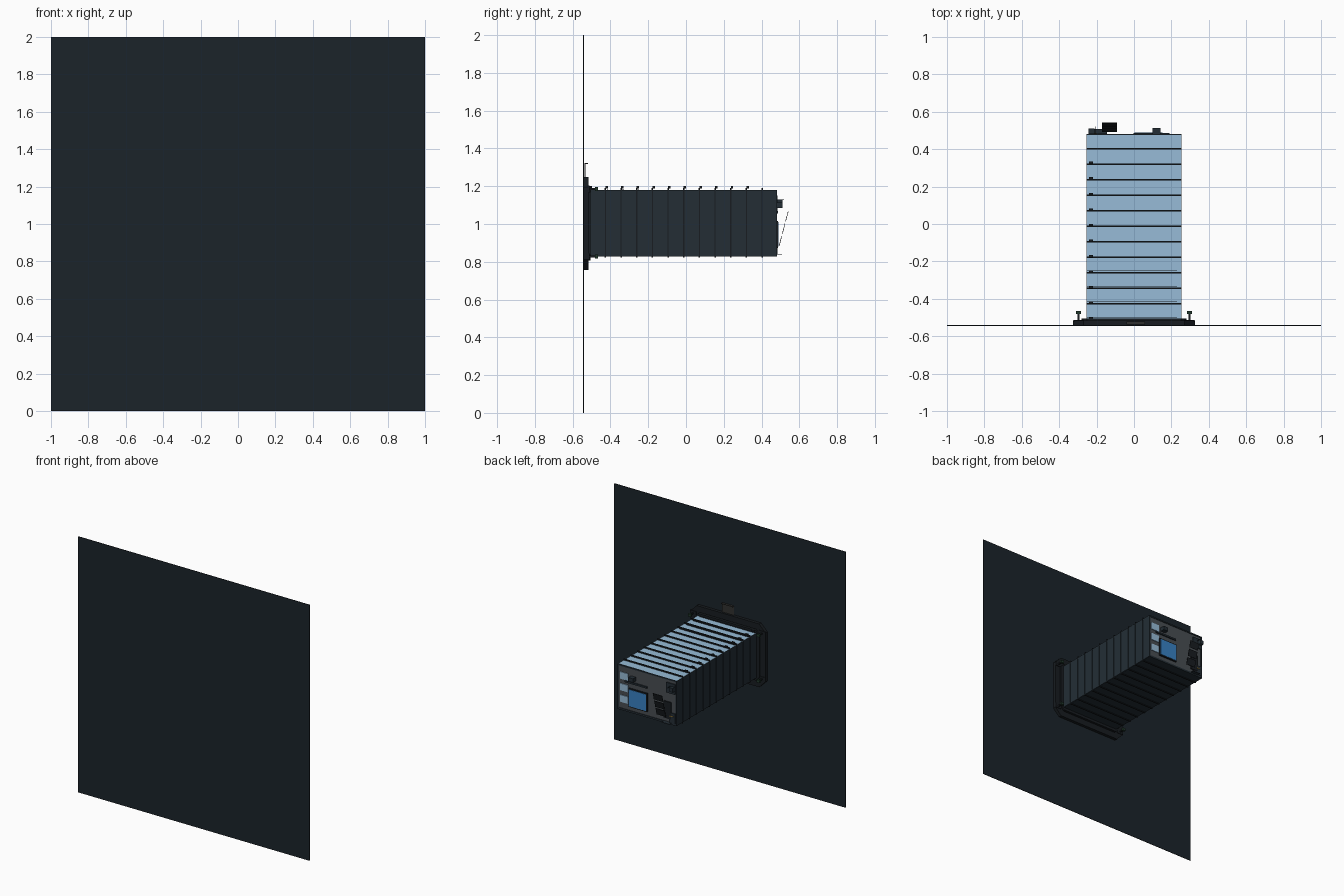
import bpy, bmesh, math
from mathutils import Matrix, Vector

if "Cube" in bpy.data.objects:
    bpy.data.objects.remove(bpy.data.objects["Cube"])


def material(name, rgb):
    m = bpy.data.materials.new(name)
    m.diffuse_color = (*rgb, 1)
    m.use_nodes = True
    m.node_tree.nodes["Principled BSDF"].inputs["Base Color"].default_value = m.diffuse_color
    return m


DARK = material("dark_hull", (0.017, 0.027, 0.036))
BLACK = material("black_trim", (0.009, 0.012, 0.015))
WALL = material("wall_dark", (0.011, 0.017, 0.023))
GREY = material("panel_grey", (0.065, 0.075, 0.085))
PALE = material("pale_blue", (0.31, 0.50, 0.68))
BLUE = material("screen_blue", (0.04, 0.22, 0.55))
GREEN = material("green_cap", (0.015, 0.04, 0.025))
BROWN = material("brown_plate", (0.03, 0.03, 0.028))
AMBER = material("amber_handle", (0.45, 0.28, 0.05))


def finish(name, bm, mat):
    bmesh.ops.recalc_face_normals(bm, faces=bm.faces)
    me = bpy.data.meshes.new(name)
    bm.to_mesh(me)
    bm.free()
    me.materials.append(mat)
    ob = bpy.data.objects.new(name, me)
    bpy.context.collection.objects.link(ob)
    return ob


def boxes(name, mat, spans, tilt=0):
    """One object from boxes given as (x0, x1, y0, y1, z0, z1)."""
    bm = bmesh.new()
    for x0, x1, y0, y1, z0, z1 in spans:
        c = Vector(((x0 + x1) / 2, (y0 + y1) / 2, (z0 + z1) / 2))
        mtx = (Matrix.Translation(c) @ Matrix.Rotation(tilt, 4, 'X')
               @ Matrix.Diagonal((x1 - x0, y1 - y0, z1 - z0, 1)))
        bmesh.ops.create_cube(bm, size=1, matrix=mtx)
    return finish(name, bm, mat)


def octagon(hx, hz, cut, zc):
    q = [(hx - cut, hz), (hx, hz - cut), (hx, -hz + cut), (hx - cut, -hz)]
    return [(x, zc + z) for x, z in q] + [(-x, zc + z) for x, z in reversed(q)]


def ring(name, mat, outer, inner, y0, y1):
    """Solid picture-frame between two outlines in the xz plane."""
    bm = bmesh.new()
    loops = [[bm.verts.new((x, y, z)) for x, z in o]
             for o, y in ((outer, y0), (outer, y1), (inner, y1), (inner, y0))]
    n = len(outer)
    for k in range(4):
        a, b = loops[k], loops[(k + 1) % 4]
        for i in range(n):
            j = (i + 1) % n
            bm.faces.new((a[i], a[j], b[j], b[i]))
    return finish(name, bm, mat)


# backing wall
boxes("backing_wall", WALL, [(-1, 1, -0.545, -0.541, 0, 2)])

# mounting flange: wide chamfered frame with a stepped collar
inner = octagon(0.25, 0.175, 0.01, 1.003)
ring("mounting_flange", BLACK, octagon(0.325, 0.247, 0.055, 1.003),
     octagon(0.275, 0.2, 0.03, 1.003), -0.541, -0.517)
ring("flange_collar", BLACK, octagon(0.28, 0.195, 0.03, 1.003), inner, -0.541, -0.505)
boxes("flange_tag", BROWN, [(-0.04, 0.06, -0.537, -0.533, 1.24, 1.322),
                            (-0.04, 0.06, -0.537, -0.52, 1.318, 1.322)])

# corner bolts
corners = [(sx * 0.297, z) for sx in (-1, 1) for z in (0.828, 1.185)]
boxes("bolt_stems", BLACK, [(x - 0.005, x + 0.005, -0.53, -0.48, z - 0.005, z + 0.005)
                            for x, z in corners])
boxes("bolt_feet", BLACK, [(x - 0.026, x + 0.026, -0.52, -0.512, z - 0.018, z + 0.018)
                           for x, z in corners])
boxes("bolt_caps", GREEN, [(x - 0.013, x + 0.013, -0.482, -0.465, z - 0.01, z + 0.01)
                           for x, z in corners])

# corridor core, segmented side walls and floor, pale roof
PITCH = 0.083
ribs = [-0.51 + PITCH * i for i in range(12)]
ends = ribs[1:] + [0.478]
boxes("corridor_core", BLACK, [(-0.25, 0.25, -0.541, 0.474, 0.832, 1.174)])
boxes("side_panels", DARK, [(s * 0.2515 - 0.0035, s * 0.2515 + 0.0035, a + 0.003, b - 0.003,
                             0.829, 1.179)
                            for s in (-1, 1) for a, b in zip(ribs, ends)])
boxes("floor_panels", DARK, [(-0.25, 0.25, a + 0.003, b - 0.003, 0.828, 0.834)
                             for a, b in zip(ribs, ends)])
boxes("roof_panels", PALE, [(-0.254, 0.254, a + 0.003, b - 0.003, 1.172, 1.18)
                            for a, b in zip(ribs, ends)])

# ribs above and below, with a small clip on each
boxes("roof_ribs", BLACK, [(-0.255, 0.255, y - 0.004, y + 0.004, 1.17, 1.19) for y in ribs])
boxes("floor_ribs", BLACK, [(-0.255, 0.255, y - 0.004, y + 0.004, 0.822, 0.835) for y in ribs])
boxes("roof_clips", BLACK, [(-0.24, -0.218, y, y + 0.013, 1.188, 1.2) for y in ribs[:-1]])
boxes("roof_conduits", BLACK, [(-0.25, 0.23, y + 0.009, y + 0.012, 1.178, 1.185)
                               for y in ribs[:4]])

# end wall and its rim
boxes("end_wall", GREY, [(-0.248, 0.248, 0.472, 0.476, 0.835, 1.172)])
boxes("end_rim", DARK, [(-0.255, 0.255, 0.47, 0.481, 0.828, 0.842),
                        (-0.255, 0.255, 0.47, 0.481, 1.17, 1.18),
                        (-0.255, -0.244, 0.47, 0.481, 0.828, 1.18),
                        (0.244, 0.255, 0.47, 0.481, 0.828, 1.18)])

# end wall equipment
boxes("wall_lockers", PALE, [(0.165, 0.235, 0.474, 0.482, z, z + 0.055)
                             for z in (0.89, 0.98, 1.07)])
boxes("screen_bezel", BLACK, [(-0.003, 0.158, 0.474, 0.487, 0.873, 1.017)])
boxes("main_screen", BLUE, [(0.003, 0.152, 0.485, 0.49, 0.88, 1.01)])
boxes("lamp_box", DARK, [(0.10, 0.142, 0.475, 0.512, 1.085, 1.115),
                         (0.0, 0.19, 0.475, 0.486, 1.055, 1.068)])
boxes("supply_box", DARK, [(-0.242, -0.165, 0.475, 0.484, 1.07, 1.15),
                           (-0.242, -0.212, 0.475, 0.51, 1.098, 1.13),
                           (-0.206, -0.202, 0.475, 0.52, 1.126, 1.13)])
tilt = -math.atan2(0.05, 0.19)
boxes("tilted_monitors", BLACK,
      [(-0.172, -0.092, y - 0.0015, y + 0.0015, z - 0.027, z + 0.027)
       for y, z in ((0.500, 0.91), (0.517, 0.975), (0.534, 1.04))], tilt)
boxes("monitor_mount", BLACK, [(-0.21, -0.145, 0.475, 0.485, 0.87, 1.0)])
boxes("floor_cabinet", DARK, [(-0.242, -0.19, 0.475, 0.484, 0.842, 0.92),
                              (-0.21, -0.145, 0.475, 0.508, 0.838, 0.842)])
boxes("cabinet_handles", AMBER, [(-0.23, -0.20, 0.482, 0.487, 0.893, 0.898)])
